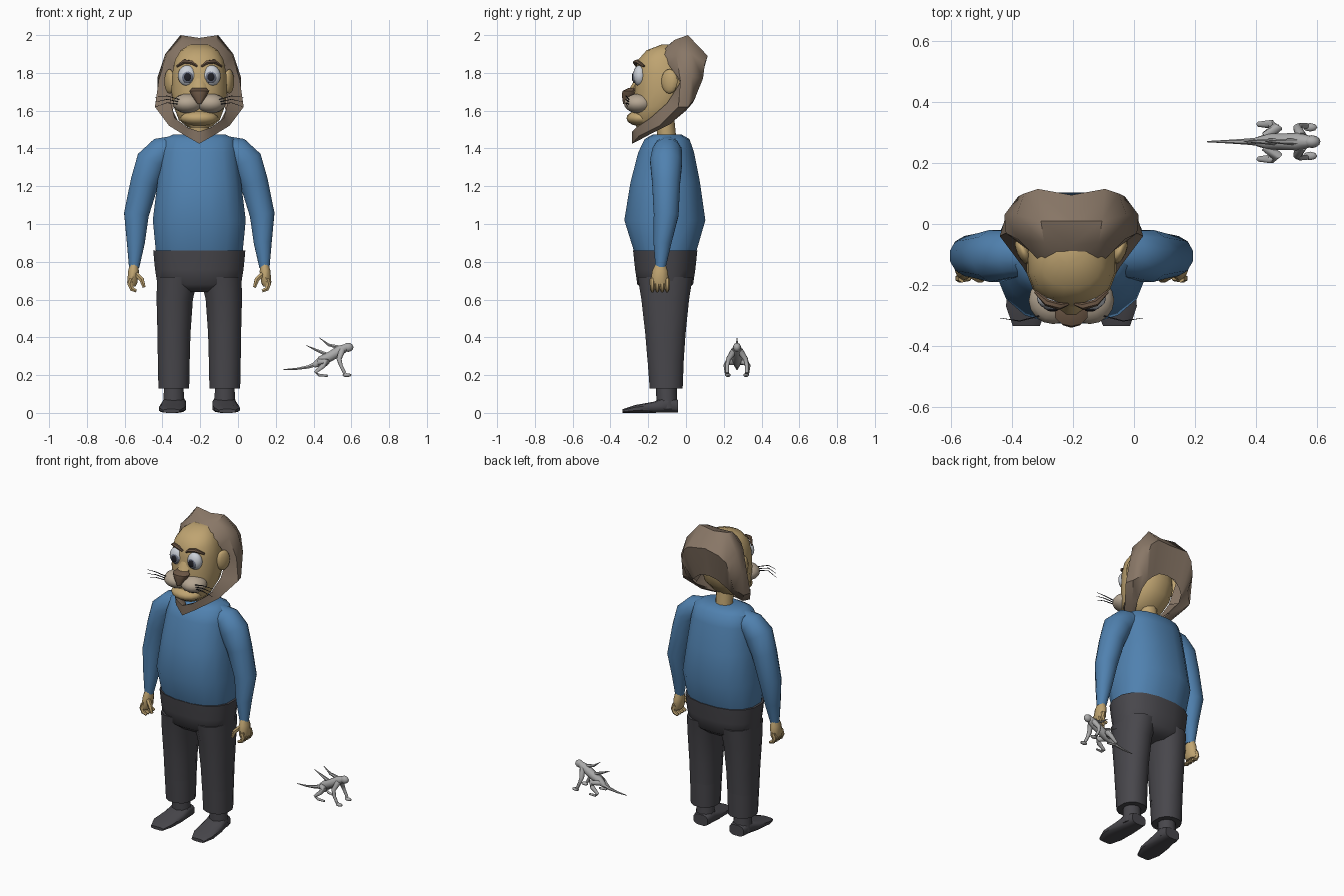
import bpy, bmesh, math
from mathutils import Vector, Matrix

CX = -0.205  # centre line of the figure


def material(name, rgb):
    m = bpy.data.materials.new(name)
    m.diffuse_color = (*rgb, 1)
    return m


BLUE = material("shirt_blue", (0.08, 0.22, 0.43))
CHARCOAL = material("charcoal", (0.065, 0.063, 0.072))
MANE = material("mane_brown", (0.25, 0.185, 0.135))
TAN = material("fur_tan", (0.52, 0.37, 0.165))
PALE = material("muzzle_pale", (0.46, 0.38, 0.29))
DARK_BROWN = material("nose_brown", (0.15, 0.095, 0.06))
EYE = material("eye_white", (0.6, 0.63, 0.68))
IRIS = material("iris_grey", (0.17, 0.19, 0.25))
BLACK = material("black", (0.015, 0.015, 0.02))
GREY = material("creature_grey", (0.4, 0.4, 0.4))


def finish(bm, name, mat, angle=50):
    bmesh.ops.recalc_face_normals(bm, faces=bm.faces)
    me = bpy.data.meshes.new(name)
    bm.to_mesh(me)
    bm.free()
    ob = bpy.data.objects.new(name, me)
    me.materials.append(mat)
    bpy.context.collection.objects.link(ob)
    bpy.ops.object.select_all(action='DESELECT')
    ob.select_set(True)
    bpy.context.view_layer.objects.active = ob
    bpy.ops.object.shade_smooth_by_angle(angle=math.radians(angle))
    return ob


def loft(name, rings, mat, n=12, axis=None, power=2.0):
    """Skin rings (x, y, z, ra, rb) along a path, or square to a fixed axis."""
    pts = [Vector(r[:3]) for r in rings]
    whole = (pts[-1] - pts[0]).normalized()
    ref = Vector((0, 0, 1)) if abs((axis or whole).y) > 0.8 else Vector((0, 1, 0))
    bm = bmesh.new()
    loops = []
    for i, r in enumerate(rings):
        t = axis or (pts[min(i + 1, len(pts) - 1)] - pts[max(i - 1, 0)]).normalized()
        a = ref.cross(t).normalized()
        b = t.cross(a)
        loop = []
        for k in range(n):
            u = 2 * math.pi * (k + 0.5) / n
            c, s = math.cos(u), math.sin(u)
            c = math.copysign(abs(c) ** (2 / power), c)
            s = math.copysign(abs(s) ** (2 / power), s)
            loop.append(bm.verts.new(pts[i] + a * r[3] * c + b * r[-1] * s))
        loops.append(loop)
    for p, q in zip(loops, loops[1:]):
        for k in range(n):
            bm.faces.new((p[k], p[(k + 1) % n], q[(k + 1) % n], q[k]))
    bm.faces.new(loops[0])
    bm.faces.new(loops[-1])
    return finish(bm, name, mat)


def stack(name, rows, mat, x=CX, n=16, power=2.0):
    """Horizontal rings (z, centre y, half width, half depth)."""
    return loft(name, [(x, y, z, a, b) for z, y, a, b in rows], mat, n,
                Vector((0, 0, 1)), power)


def ball(name, loc, size, mat, turn=0, seg=16):
    bm = bmesh.new()
    m = Matrix.Translation(loc) @ Matrix.Rotation(turn, 4, 'Z') @ Matrix.Diagonal((*size, 1))
    bmesh.ops.create_uvsphere(bm, u_segments=seg, v_segments=seg // 2 + 2, radius=1, matrix=m)
    return finish(bm, name, mat)


# Shirt body
stack("shirt", [(0.84, -.11, .232, .163), (1.02, -.112, .25, .218), (1.22, -.11, .225, .187),
                (1.38, -.105, .205, .15), (1.45, -.10, .19, .12), (1.475, -.10, .14, .075)],
      BLUE, power=2.4)
# Trouser hips
stack("trouser_hips", [(0.64, -.11, .14, .10), (0.68, -.11, .225, .15), (0.76, -.11, .238, .162),
                       (0.86, -.11, .248, .173)], CHARCOAL, power=2.4)
# Neck and head
stack("neck", [(1.44, -.10, .055, .05), (1.64, -.12, .055, .05)], TAN, n=10)
stack("head", [(1.51, -.20, .06, .06), (1.55, -.175, .11, .11), (1.62, -.14, .137, .14),
               (1.70, -.125, .15, .15), (1.80, -.125, .145, .147), (1.87, -.13, .13, .125),
               (1.92, -.12, .10, .09), (1.95, -.09, .05, .04)], TAN, power=2.2)

# Mane: rows run from crown to beard tip, from face edge round to neck edge
face_edge = [(0, -.145, 1.905), (.085, -.14, 1.90), (.135, -.09, 1.84), (.145, -.03, 1.75),
             (.15, -.10, 1.64), (.13, -.19, 1.56), (.06, -.265, 1.51), (0, -.285, 1.49)]
front = [(0, -.07, 1.965), (.09, -.06, 1.975), (.175, -.05, 1.89), (.215, -.03, 1.76),
         (.235, -.04, 1.62), (.16, -.14, 1.52), (.07, -.25, 1.465), (0, -.285, 1.425)]
crown = [(0, .01, 1.985), (.10, .01, 2.0), (.18, .03, 1.90), (.22, .03, 1.78),
         (.22, .01, 1.62), (.15, -.08, 1.53), (.06, -.2, 1.47), (0, -.255, 1.44)]
back = [(0, .095, 1.90), (.11, .115, 1.89), (.155, .10, 1.85), (.175, .09, 1.77),
        (.17, .045, 1.66), (.125, -.06, 1.55), (.06, -.18, 1.485), (0, -.24, 1.45)]
neck_edge = [(0, .06, 1.71), (.06, .06, 1.70), (.10, .05, 1.67), (.13, .035, 1.64),
             (.14, 0, 1.60), (.115, -.08, 1.55), (.05, -.2, 1.495), (0, -.24, 1.47)]
bm = bmesh.new()
for side in (1, -1):
    grid = [[bm.verts.new((CX + side * x, y, z)) for x, y, z in row]
            for row in (face_edge, front, crown, back, neck_edge)]
    for r in range(5):
        for c in range(0 if r < 4 else 4, 7):  # only the beard closes underneath
            p, q = grid[r], grid[(r + 1) % 5]
            bm.faces.new((p[c], p[c + 1], q[c + 1], q[c]))
bmesh.ops.remove_doubles(bm, verts=bm.verts, dist=0.001)
finish(bm, "mane", MANE)

# Muzzle centre parts
ball("lower_lip", (CX, -.235, 1.56), (.10, .08, .043), TAN)
loft("nose_bridge", [(CX, -.235, 1.80, .025, .02), (CX, -.275, 1.70, .045, .03)], TAN, 8)
stack("nose", [(1.635, -.315, .01, .018), (1.685, -.30, .046, .04), (1.705, -.295, .056, .04),
               (1.72, -.28, .04, .025)], DARK_BROWN, n=10)

for s, tag in ((1, "right"), (-1, "left")):
    def X(d):
        return CX + s * d

    # Face details
    ball("muzzle_" + tag, (X(.06), -.25, 1.638), (.08, .078, .052), PALE)
    ball("eye_" + tag, (X(.063), -.245, 1.785), (.05, .036, .056), EYE)
    ball("iris_" + tag, (X(.062), -.272, 1.778), (.03, .012, .033), IRIS, seg=12)
    ball("pupil_" + tag, (X(.062), -.281, 1.778), (.019, .006, .022), BLACK, seg=12)
    ball("ear_" + tag, (X(.158), -.088, 1.755), (.022, .047, .065), TAN, turn=-.4 * s, seg=12)
    loft("brow_" + tag, [(X(.012), -.262, 1.835, .006), (X(.04), -.27, 1.855, .012),
                         (X(.08), -.258, 1.86, .012), (X(.118), -.222, 1.835, .006)], DARK_BROWN, 6)
    for k in (-1, 0, 1):
        loft("whisker_" + tag, [(X(.10), -.30, 1.645 + .012 * k, .003),
                                (X(.17), -.318, 1.66 + .018 * k, .0025),
                                (X(.235), -.308, 1.645 + .026 * k, .001)], BLACK, 4)

    # Sleeve
    loft("sleeve_" + tag, [(X(.13), -.10, 1.40, .07), (X(.20), -.10, 1.383, .08),
                           (X(.25), -.105, 1.33, .088), (X(.29), -.105, 1.22, .077),
                           (X(.333), -.105, 1.05, .068), (X(.336), -.125, .90, .049),
                           (X(.345), -.135, .77, .028)], BLUE, 12)
    # Hand
    loft("palm_" + tag, [(X(.345), -.135, .79, .022, .026), (X(.348), -.137, .75, .03, .042),
                         (X(.355), -.14, .69, .028, .048), (X(.355), -.14, .67, .018, .04)], TAN, 10)
    for k in range(4):
        y = -.178 + .026 * k
        loft("finger_" + tag, [(X(.358), y, .71, .014), (X(.368), y, .68, .014),
                               (X(.357), y, .656, .013), (X(.333), y, .645, .009)], TAN, 6)
    loft("thumb_" + tag, [(X(.335), -.16, .735, .015), (X(.305), -.178, .705, .014),
                          (X(.292), -.182, .665, .009)], TAN, 6)

    # Trouser leg
    stack("trouser_leg_" + tag, [(.13, -.105, .084, .09), (.30, -.108, .087, .10)],
          CHARCOAL, X(.135), 12, 2.3)
    loft("trouser_thigh_" + tag, [(X(.135), -.108, .28, .087, .099), (X(.134), -.109, .42, .09, .11),
                                  (X(.13), -.11, .60, .099, .13), (X(.115), -.11, .72, .112, .15)],
         CHARCOAL, 12, Vector((0, 0, 1)), 2.3)
    # Shoe
    stack("ankle_" + tag, [(.02, -.10, .062, .055), (.16, -.105, .052, .055)], CHARCOAL, X(.135), 10)
    loft("shoe_" + tag, [(X(.13), -.043, .035, .052, .035), (X(.132), -.10, .045, .062, .045),
                         (X(.138), -.17, .03, .07, .03), (X(.146), -.27, .021, .07, .021),
                         (X(.148), -.335, .01, .045, .01)], CHARCOAL, 12, Vector((0, -1, 0)), 3.0)

# Small crouching creature
Y = .27
loft("creature_body", [(.40, Y, .25, .014), (.44, Y, .275, .027), (.49, Y, .30, .027),
                       (.54, Y, .33, .029), (.58, Y, .35, .018)], GREY, 10)
ball("creature_head", (.583, Y, .347), (.028, .021, .024), GREY, seg=12)
loft("creature_tail", [(.43, Y, .265, .016), (.37, Y, .243, .010), (.31, Y, .233, .006),
                       (.24, Y, .23, .002)], GREY, 6)
loft("creature_spike_front", [(.54, Y, .345, .012), (.48, Y, .36, .008), (.43, Y, .398, .001)], GREY, 6)
loft("creature_spike_back", [(.48, Y, .305, .012), (.42, Y, .33, .008), (.36, Y, .358, .001)], GREY, 6)
for s in (1, -1):
    loft("creature_hind_leg", [(.43, Y + .015 * s, .27, .018), (.47, Y + .048 * s, .268, .018),
                               (.45, Y + .057 * s, .25, .015), (.41, Y + .057 * s, .215, .009),
                               (.43, Y + .055 * s, .20, .008), (.475, Y + .05 * s, .196, .006)], GREY, 8)
    loft("creature_front_leg", [(.55, Y + .015 * s, .33, .018), (.535, Y + .045 * s, .285, .014),
                                (.545, Y + .052 * s, .25, .010), (.565, Y + .052 * s, .21, .009)], GREY, 8)
    ball("creature_hand", (.577, Y + .047 * s, .2), (.024, .014, .01), GREY, seg=8)
